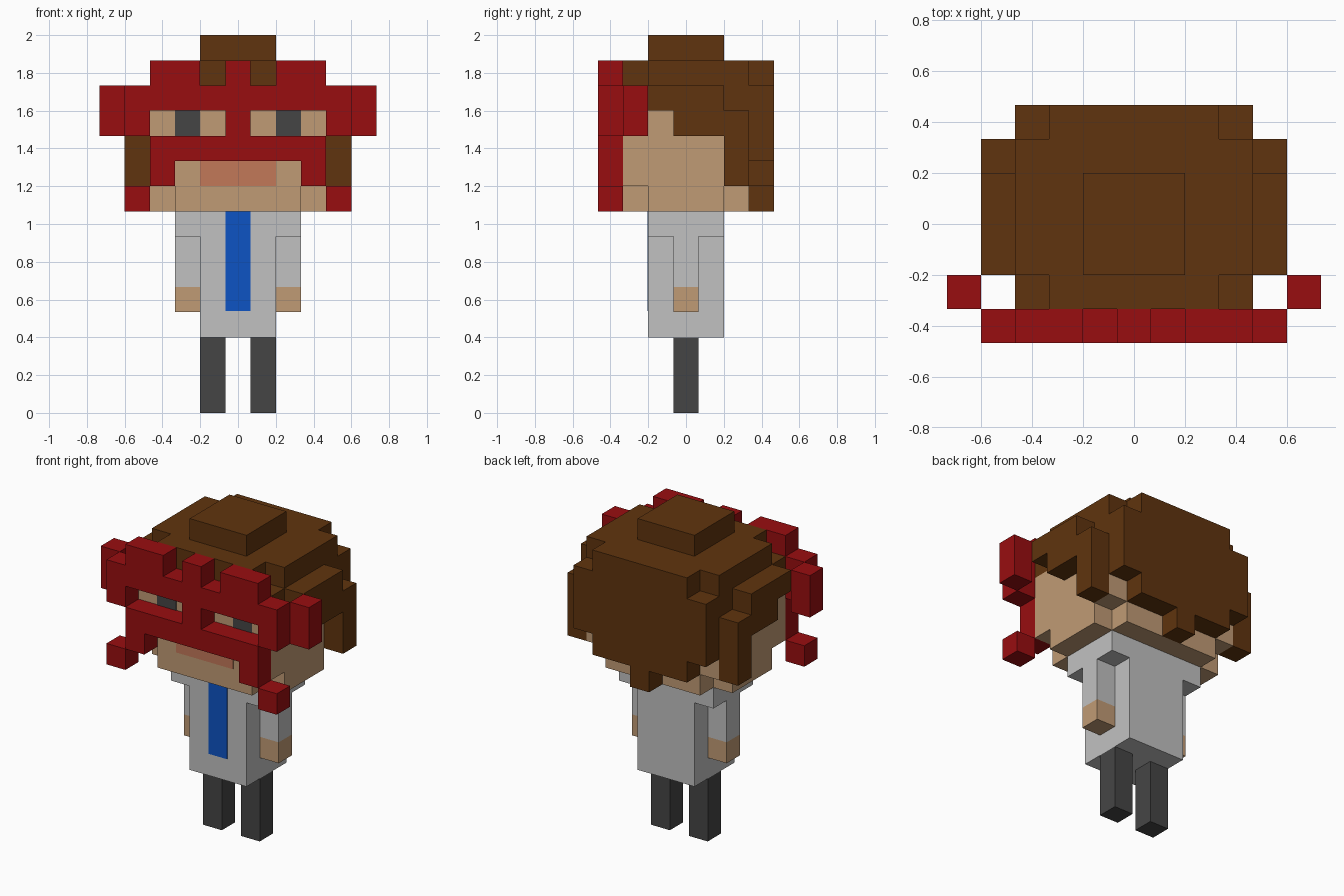
import bpy, bmesh, math
from mathutils import Vector

old = bpy.data.objects.get("Cube")
if old:
    bpy.data.objects.remove(old, do_unlink=True)

U = 2 / 15  # size of one block


def linear(c):
    c /= 255
    return c / 12.92 if c <= 0.04045 else ((c + 0.055) / 1.055) ** 2.4


def material(name, rgb):
    m = bpy.data.materials.new(name)
    col = (*[linear(c) for c in rgb], 1)
    m.use_nodes = True
    m.diffuse_color = col
    m.node_tree.nodes["Principled BSDF"].inputs["Base Color"].default_value = col
    return m


BROWN = material("hair brown", (96, 52, 14))
RED = material("mask red", (153, 13, 16))
SKIN = material("skin", (192, 155, 117))
GREY = material("shirt grey", (193, 193, 193))
DARK = material("dark grey", (69, 69, 69))
BLUE = material("tie blue", (13, 83, 196))
LIP = material("lip", (194, 120, 89))


def finish(name, mat, bm):
    me = bpy.data.meshes.new(name)
    bm.to_mesh(me)
    bm.free()
    me.materials.append(mat)
    ob = bpy.data.objects.new(name, me)
    bpy.context.collection.objects.link(ob)
    return ob


def blocks(name, mat, boxes, mirror=False):
    """Union of boxes (x0, x1, y0, y1, z0, z1) in blocks, outer skin only."""
    if mirror:
        boxes = boxes + [(-b[1], -b[0], *b[2:]) for b in boxes]
    cells = set()
    for x0, x1, y0, y1, z0, z1 in boxes:
        for i in range(round(x1 - x0)):
            for j in range(round(y1 - y0)):
                for k in range(round(z1 - z0)):
                    cells.add((x0 + i, y0 + j, z0 + k))
    bm = bmesh.new()
    for c in sorted(cells):
        for axis in range(3):
            for side in (0, 1):
                n = list(c)
                n[axis] += 2 * side - 1
                if tuple(n) in cells:
                    continue
                a, b = (axis + 1) % 3, (axis + 2) % 3
                ring = [(0, 0), (1, 0), (1, 1), (0, 1)]
                verts = []
                for s, t in (ring if side else ring[::-1]):
                    p = Vector(c)
                    p[axis] += side
                    p[a] += s
                    p[b] += t
                    verts.append(bm.verts.new(p * U))
                bm.faces.new(verts)
    bmesh.ops.remove_doubles(bm, verts=bm.verts, dist=1e-4)
    bmesh.ops.dissolve_limit(bm, angle_limit=math.radians(1),
                             verts=bm.verts, edges=bm.edges)
    return finish(name, mat, bm)


def plate(name, mat, x0, x1, z0, z1, y, t=0.004):
    """Thin painted detail on a surface facing the front at depth y."""
    bm = bmesh.new()
    bmesh.ops.create_cube(bm, size=1)
    for v in bm.verts:
        v.co = ((x0 + (v.co.x + 0.5) * (x1 - x0)) * U,
                y * U + (v.co.y - 0.5) * t,
                (z0 + (v.co.z + 0.5) * (z1 - z0)) * U)
    return finish(name, mat, bm)


# Limbs
for side, s in (("left", 1), ("right", -1)):
    def limb(name, mat, a, b, z0, z1):
        x0, x1 = sorted((a * s, b * s))
        blocks(f"{side}_{name}", mat, [(x0, x1, -0.5, 0.5, z0, z1)])
    limb("leg", DARK, 0.5, 1.5, 0, 3)
    limb("sleeve", GREY, 1.5, 2.5, 5, 7)
    limb("hand", SKIN, 1.5, 2.5, 4, 5)

# Torso with full-depth shoulders, and the tie
blocks("torso", GREY, [(-1.5, 1.5, -1.5, 1.5, 3, 8), (-2.5, 2.5, -1.5, 1.5, 7, 8)])
plate("tie", BLUE, -0.5, 0.5, 4.05, 8, -1.5)

# Head: cross-shaped chin layer, then the full face
blocks("head", SKIN, [
    (-3.5, 3.5, -1.5, 1.5, 8, 9),
    (-2.5, 2.5, -2.5, 2.5, 8, 9),
    (-3.5, 3.5, -2.5, 2.5, 9, 12),
])
plate("mouth", LIP, -1.5, 1.5, 9, 10, -2.5)
for side, s in (("left", 1), ("right", -1)):
    x0, x1 = sorted((1.5 * s, 2.5 * s))
    plate(f"{side}_eye", DARK, x0, x1, 11, 12, -2.5)

# Hair: stepped crown, ragged back and side locks
blocks("hair", BROWN, [
    (-1.5, 1.5, -1.5, 1.5, 14, 15),
    (-3.5, 3.5, -1.5, 2.5, 13, 14),
    (-2.5, 2.5, -2.5, 3.5, 13, 14),
    (-3.5, 3.5, -2.5, 3.5, 12, 13),
    (-3.5, 3.5, 2.5, 3.5, 10, 12),
    (-2.5, 2.5, 2.5, 3.5, 9, 10),
    (-0.5, 0.5, 2.5, 3.5, 8, 9),
    (3.5, 4.5, -1.5, 1.5, 12, 13),
    (3.5, 4.5, -0.5, 1.5, 11, 12),
    (3.5, 4.5, 1.5, 2.5, 9, 12),
], mirror=True)

# Mask with eye openings, crest tabs, cheek drops and ear pieces
blocks("mask", RED, [
    (-4.5, 4.5, -3.5, -2.5, 12, 13),
    (-0.5, 0.5, -3.5, -2.5, 11, 14),
    (-3.5, 3.5, -3.5, -2.5, 10, 11),
    (1.5, 3.5, -3.5, -2.5, 13, 14),
    (3.5, 4.5, -3.5, -2.5, 11, 12),
    (2.5, 3.5, -3.5, -2.5, 9, 10),
    (3.5, 4.5, -3.5, -2.5, 8, 9),
    (4.5, 5.5, -2.5, -1.5, 11, 13),
], mirror=True)
